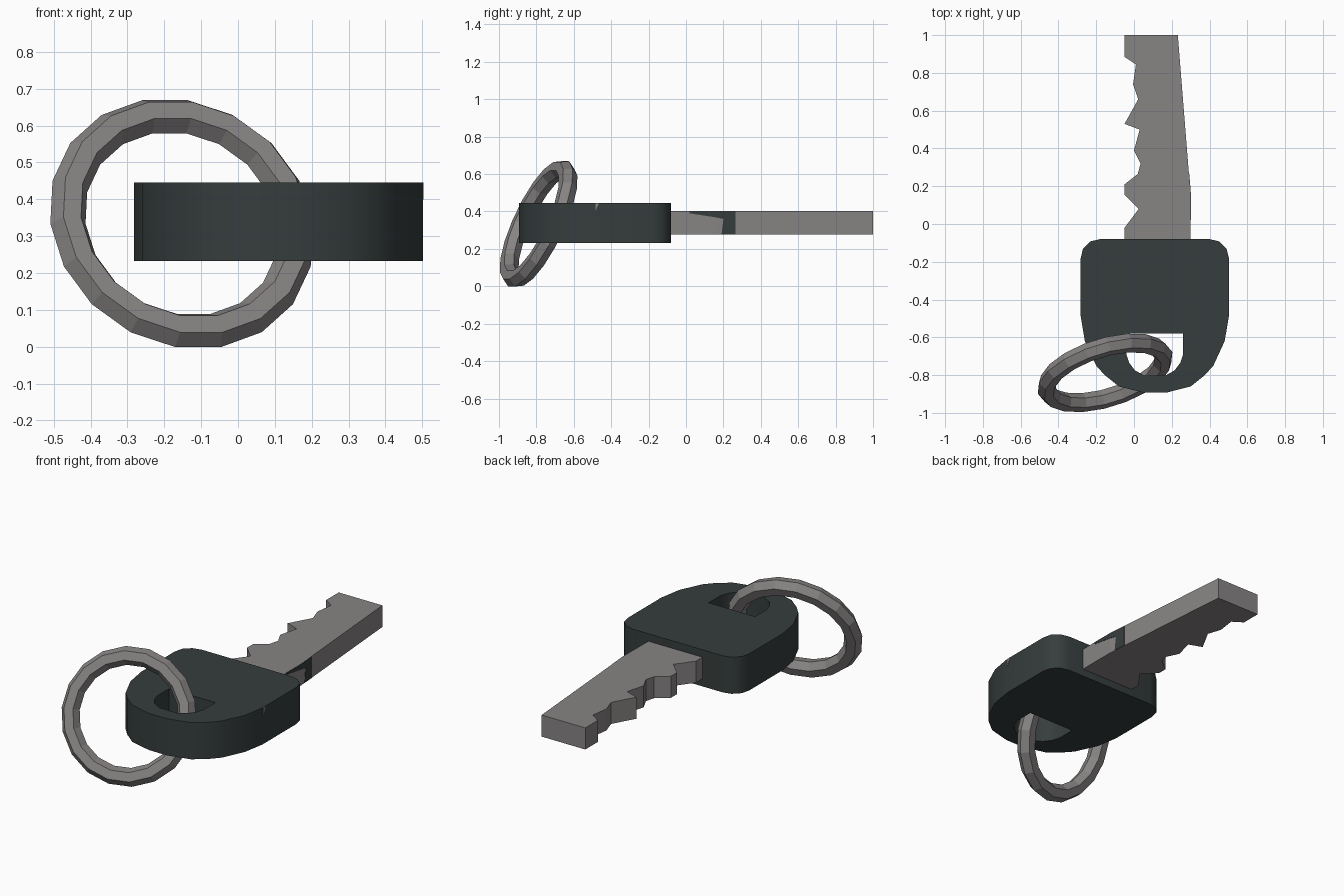
import bpy, bmesh, math
from mathutils import Vector, Matrix

if "Cube" in bpy.data.objects:
    bpy.data.objects.remove(bpy.data.objects["Cube"])


def material(name, rgb):
    m = bpy.data.materials.new(name)
    m.diffuse_color = (*rgb, 1)
    m.use_nodes = True
    m.node_tree.nodes["Principled BSDF"].inputs["Base Color"].default_value = m.diffuse_color
    return m


METAL = material("worn_grey_metal", (0.245, 0.23, 0.23))
DARK = material("dark_green_grey_plastic", (0.036, 0.047, 0.046))


def prism(name, loops, push, mat, smooth=False):
    """Fill closed loops (later loops are holes) and extrude along push."""
    bm = bmesh.new()
    edges = []
    for loop in loops:
        vs = [bm.verts.new(p) for p in loop]
        edges += [bm.edges.new((vs[i - 1], vs[i])) for i in range(len(vs))]
    bmesh.ops.triangle_fill(bm, edges=edges, use_beauty=True, use_dissolve=False)
    ext = bmesh.ops.extrude_face_region(bm, geom=bm.faces[:], use_keep_orig=True)
    bmesh.ops.translate(bm, vec=Vector(push),
                        verts=[g for g in ext["geom"] if isinstance(g, bmesh.types.BMVert)])
    bmesh.ops.recalc_face_normals(bm, faces=bm.faces[:])
    me = bpy.data.meshes.new(name)
    bm.to_mesh(me)
    bm.free()
    me.materials.append(mat)
    ob = bpy.data.objects.new(name, me)
    bpy.context.collection.objects.link(ob)
    if smooth:
        bpy.context.view_layer.objects.active = ob
        ob.select_set(True)
        bpy.ops.object.shade_smooth_by_angle(angle=math.radians(40))
        ob.select_set(False)
    return ob


def mirrored(half, cx, z):
    """Mirror a right-hand half outline about x = cx."""
    return ([(cx + x, y, z) for x, y in half]
            + [(cx - x, y, z) for x, y in reversed(half)])


# Key head: rounded grip with a D-shaped hole
CX, Z0, Z1 = 0.11, 0.232, 0.446
outer = [(0.29, -0.08), (0.34, -0.092), (0.38, -0.13), (0.392, -0.18), (0.392, -0.49),
         (0.37, -0.62), (0.31, -0.75), (0.265, -0.80), (0.19, -0.86), (0.06, -0.893)]
hole = [(0.15, -0.58), (0.15, -0.69), (0.135, -0.735), (0.105, -0.775), (0.055, -0.803)]
prism("key_head", [mirrored(outer, CX, Z0), mirrored(hole, CX, Z0)],
      (0, 0, Z1 - Z0), DARK, smooth=True)

# Blade with cut teeth
blade = [(0.3, -0.12), (0.3, 0.15), (0.232, 1.0), (-0.05, 1.0), (-0.05, 0.885),
         (0.01, 0.845), (-0.005, 0.74), (0.022, 0.66), (-0.05, 0.53), (0.03, 0.5),
         (0.0, 0.39), (0.035, 0.32), (0.02, 0.265), (-0.05, 0.21), (-0.05, 0.155),
         (0.025, 0.08), (-0.05, -0.02), (-0.05, -0.12)]
prism("blade", [[(x, y, 0.276) for x, y in blade]], (0, 0, 0.126), METAL)


# Dark patch on the back edge of the blade, following its bend
def on_edge(points):
    return [(0.3 - max(0, y - 0.15) * 0.08 - 0.004, y, z) for y, z in points]


prism("blade_patch_front", [on_edge([(0.02, 0.401), (0.02, 0.39), (0.15, 0.37), (0.15, 0.401)])],
      (0.006, 0, 0), DARK)
prism("blade_patch_back", [on_edge([(0.15, 0.401), (0.15, 0.37), (0.2, 0.36), (0.19, 0.277),
                                    (0.265, 0.277), (0.265, 0.401)])], (0.006, 0, 0), DARK)

# Worn chip on the side of the head
prism("worn_chip", [[(0.498, -0.485, 0.445), (0.498, -0.485, 0.40), (0.498, -0.465, 0.445)][::-1]],
      (0.006, 0, 0), METAL)

# Split ring: low-poly hexagonal tube, tilted through the hole
n = Vector((0.27, -0.87, 0.41)).normalized()
v = (Vector((0, 0, 1)) - n * n.z).normalized()
u = v.cross(n)
frame = Matrix((u, v, n)).transposed().to_4x4()
bpy.ops.mesh.primitive_torus_add(major_segments=18, minor_segments=6,
                                 major_radius=0.323, minor_radius=0.05)
ring = bpy.context.object
ring.name = "ring"
ring.matrix_world = Matrix.Translation((-0.153, -0.788, 0.334)) @ frame
ring.data.materials.append(METAL)
